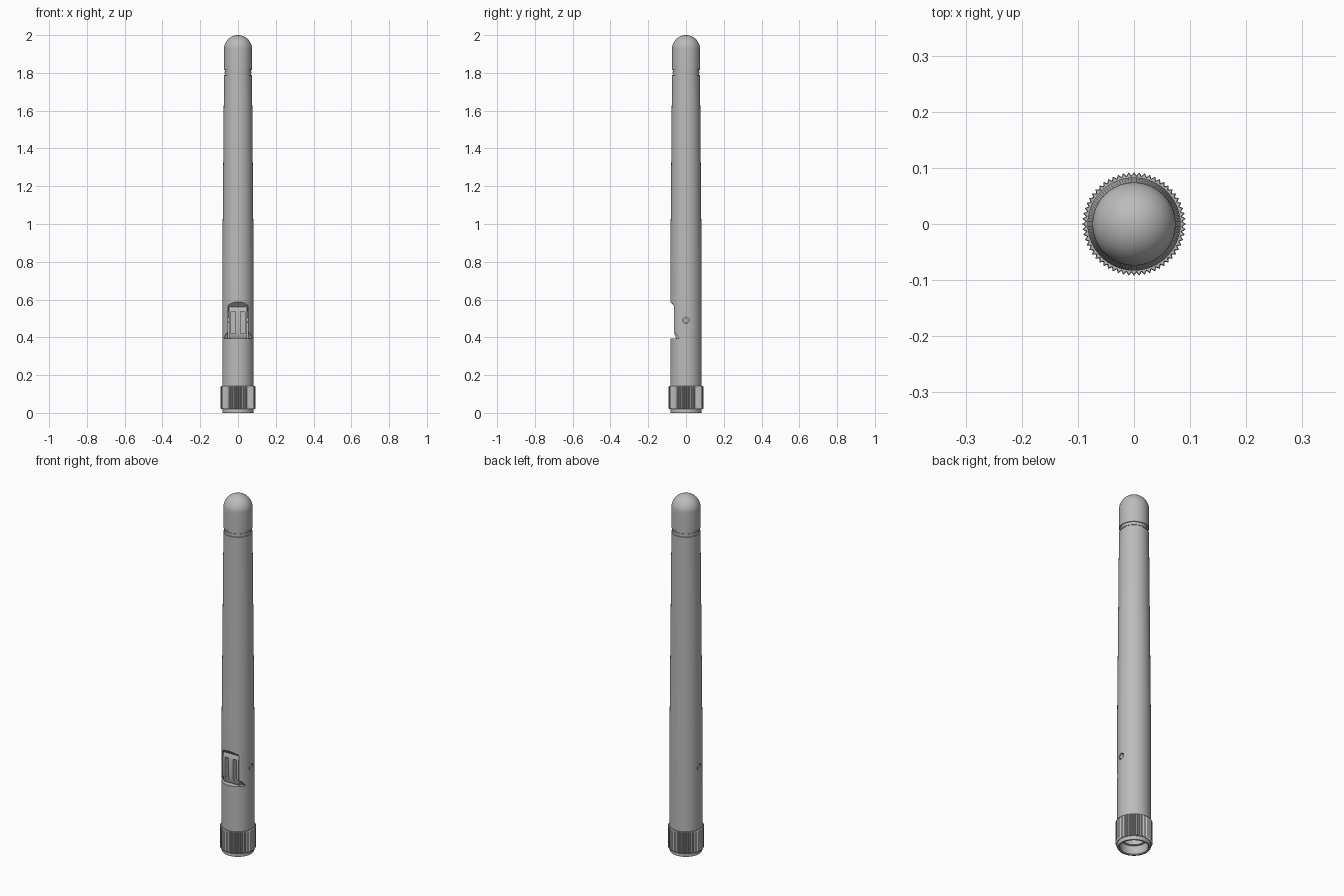
import bpy, bmesh
from math import sin, cos, pi, radians

if "Cube" in bpy.data.objects:
    bpy.data.objects.remove(bpy.data.objects["Cube"], do_unlink=True)

grey = bpy.data.materials.new("plain grey")
grey.use_nodes = True
grey.diffuse_color = (0.5, 0.5, 0.5, 1)
grey.node_tree.nodes["Principled BSDF"].inputs["Base Color"].default_value = (0.5, 0.5, 0.5, 1)


def make(name, bm, helper=False):
    bmesh.ops.recalc_face_normals(bm, faces=bm.faces)
    mesh = bpy.data.meshes.new(name)
    bm.to_mesh(mesh)
    bm.free()
    ob = bpy.data.objects.new(name, mesh)
    bpy.context.collection.objects.link(ob)
    mesh.materials.append(grey)
    if helper:
        ob.hide_render = True
        ob.hide_set(True)
        ob.display_type = 'WIRE'
    return ob


def lathe(name, profile, segs=96, tooth=0.0):
    """Revolve (radius, z) points about z; tooth lowers every second column."""
    bm = bmesh.new()
    rings = []
    for r, z in profile:
        if r == 0:
            rings.append([bm.verts.new((0, 0, z))] * segs)
            continue
        ring = []
        for i in range(segs):
            a = 2 * pi * i / segs
            rr = r - tooth * (i % 2)
            ring.append(bm.verts.new((rr * cos(a), rr * sin(a), z)))
        rings.append(ring)
    for a, b in zip(rings, rings[1:]):
        for i in range(segs):
            j = (i + 1) % segs
            bm.faces.new(list(dict.fromkeys((a[i], a[j], b[j], b[i]))))
    return make(name, bm)


def slab(name, outline, x0, x1, helper=False):
    """Extrude a (y, z) outline from x0 to x1."""
    bm = bmesh.new()
    a = [bm.verts.new((x0, y, z)) for y, z in outline]
    b = [bm.verts.new((x1, y, z)) for y, z in outline]
    bm.faces.new(a)
    bm.faces.new(b)
    for i in range(len(a)):
        j = (i + 1) % len(a)
        bm.faces.new((a[i], a[j], b[j], b[i]))
    return make(name, bm, helper)


def disc(r, y=0, z=0.49, n=32):
    return [(y + r * cos(2 * pi * i / n), z + r * sin(2 * pi * i / n)) for i in range(n)]


def cut(ob, cutter):
    m = ob.modifiers.new("cut", 'BOOLEAN')
    m.operation = 'DIFFERENCE'
    m.solver = 'EXACT'
    m.object = cutter


def smooth(ob):
    bpy.ops.object.select_all(action='DESELECT')
    ob.select_set(True)
    bpy.context.view_layer.objects.active = ob
    for m in list(ob.modifiers):
        bpy.ops.object.modifier_apply(modifier=m.name)
    bpy.ops.object.shade_smooth_by_angle(angle=radians(30))


# Tapered tube with a double groove and a domed tip
R = 0.074
dome = [(R * cos(t * pi / 32), 2 - R + R * sin(t * pi / 32)) for t in range(16)]
body = lathe("antenna_tube", [
    (0, 0.125), (0.083, 0.125), (0.083, 0.77), (R, 1.79), (0.069, 1.79),
    (0.069, 1.798), (0.072, 1.798), (0.072, 1.808), (0.069, 1.808),
    (0.069, 1.816), (R, 1.816)] + dome + [(0, 2)])

# Hinge slot, rounded-off cheek bottoms and pin holes
cut(body, slab("slot_cutter", [(-0.2, 0.395), (0, 0.395), (0, 0.505), (-0.2, 0.705)],
               -0.052, 0.052, True))
cut(body, slab("cheek_cutter", [(-0.2, 0.395), (-0.038, 0.395), (-0.046, 0.41),
                                (-0.056, 0.422), (-0.068, 0.43), (-0.2, 0.43)],
               -0.2, 0.2, True))
for s in (-1, 1):
    cut(body, slab("pin_hole_cutter", disc(0.017), s * 0.068, s * 0.12, True))
smooth(body)

# Hinge tongue with two pockets either side of a central rib
tongue = slab("hinge_tongue", [(0.01, 0.39), (-0.05, 0.39), (-0.06, 0.41), (-0.064, 0.44),
                               (-0.064, 0.53), (-0.061, 0.55), (-0.054, 0.565), (0.01, 0.565)],
              -0.048, 0.048)
for s in (-1, 1):
    cut(tongue, slab("pocket_cutter", [(-0.2, 0.42), (-0.035, 0.42), (-0.035, 0.538), (-0.2, 0.538)],
                     s * 0.014, s * 0.036, True))
smooth(tongue)

# Hinge pin
smooth(slab("hinge_pin", disc(0.0125), -0.08, 0.08))

# Hollow collar under the grip ring
smooth(lathe("connector_collar", [
    (0, 0.11), (0.058, 0.11), (0.058, 0.05), (0.07, 0.05), (0.07, 0.004), (0.073, 0),
    (0.081, 0), (0.083, 0.003), (0.083, 0.13), (0, 0.13)]))

# Knurled grip ring
lathe("knurled_grip", [
    (0.08, 0.02), (0.089, 0.02), (0.0925, 0.026), (0.0925, 0.137), (0.0905, 0.142),
    (0.08, 0.142), (0.08, 0.02)], segs=120, tooth=0.006)
